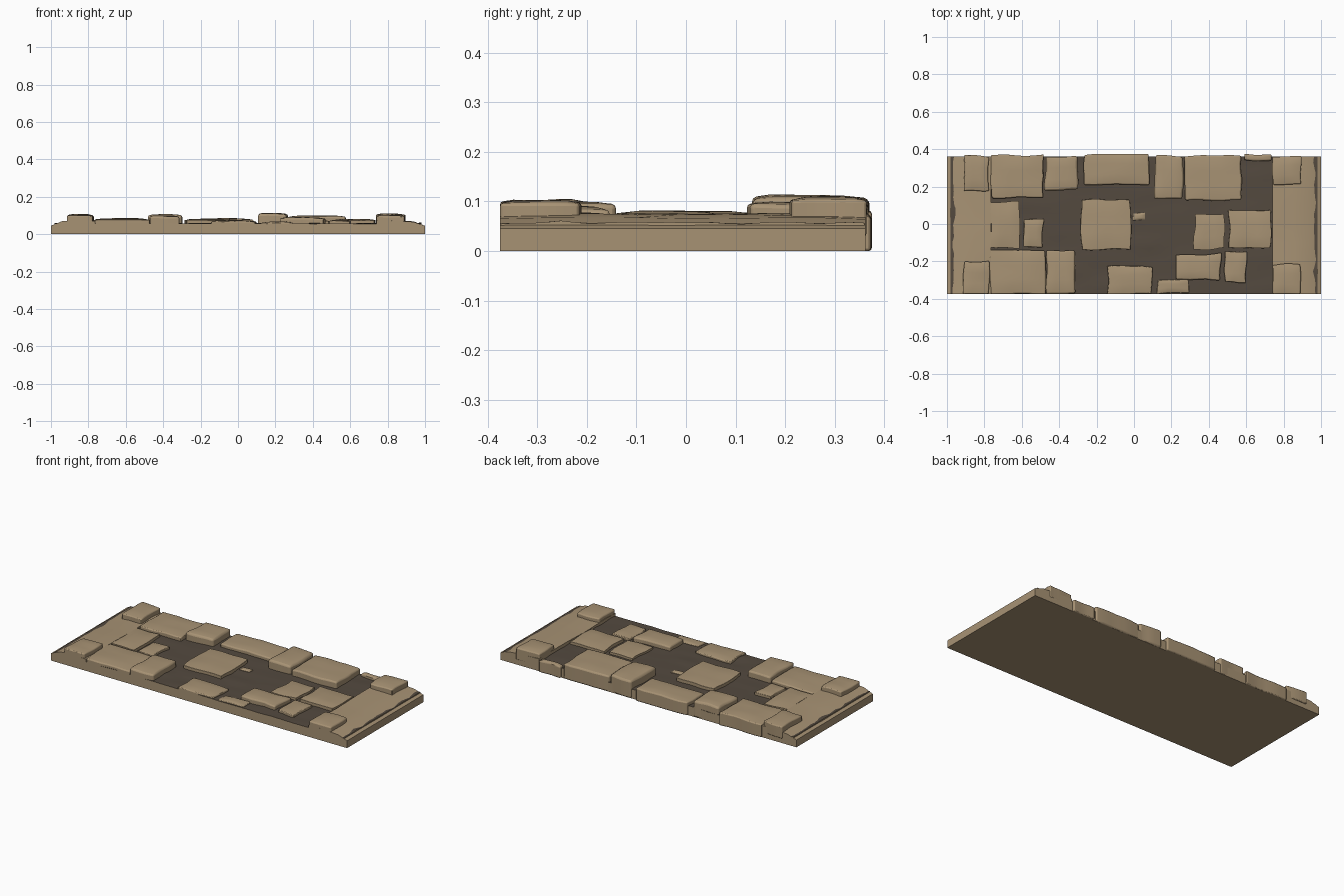
import bpy, bmesh, math
from mathutils import Vector, noise

cube = bpy.data.objects.get("Cube")
if cube:
    bpy.data.objects.remove(cube, do_unlink=True)


def material(name, rgb):
    m = bpy.data.materials.new(name)
    m.use_nodes = True
    m.diffuse_color = (*rgb, 1)
    m.node_tree.nodes["Principled BSDF"].inputs["Base Color"].default_value = (*rgb, 1)
    return m


TAN = material("sandy stone", (0.39, 0.29, 0.175))
DARK = material("dark mortar", (0.088, 0.068, 0.05))
FRONT, BACK = -0.375, 0.375


def finish(bm, name, mats, bevel=0.0):
    bmesh.ops.recalc_face_normals(bm, faces=bm.faces)
    mesh = bpy.data.meshes.new(name)
    bm.to_mesh(mesh)
    bm.free()
    ob = bpy.data.objects.new(name, mesh)
    bpy.context.collection.objects.link(ob)
    for m in mats:
        mesh.materials.append(m)
    if bevel:
        mod = ob.modifiers.new("worn edges", "BEVEL")
        mod.width = bevel
        mod.segments = 2
        mod.limit_method = "ANGLE"
        mod.angle_limit = math.radians(50)
    bpy.ops.object.select_all(action="DESELECT")
    ob.select_set(True)
    bpy.context.view_layer.objects.active = ob
    bpy.ops.object.shade_smooth_by_angle(angle=math.radians(40))
    return ob


def box(x0, x1, y0, y1, z0, z1, cuts):
    bm = bmesh.new()
    bmesh.ops.create_cube(bm, size=1)
    bmesh.ops.subdivide_edges(bm, edges=bm.edges[:], cuts=cuts, use_grid_fill=True)
    for v in bm.verts:
        v.co = Vector((x0 + (v.co.x + 0.5) * (x1 - x0),
                       y0 + (v.co.y + 0.5) * (y1 - y0),
                       z0 + (v.co.z + 0.5) * (z1 - z0)))
    return bm


def stone(name, x0, x1, y0, y1, top, bottom=0.03):
    """Worn paving block: wavering sides, gently domed uneven top."""
    bm = box(x0, x1, y0, y1, bottom, top, 5)
    cx, cy = (x0 + x1) / 2, (y0 + y1) / 2
    for v in bm.verts:
        p = v.co.copy()
        n = noise.noise_vector(Vector((p.x * 9, p.y * 9, top * 50)))
        v.co.x += n.x * 0.012
        v.co.y = min(BACK, max(FRONT, p.y + n.y * 0.012))
        if p.z > top - 0.001:
            u, w = (p.x - cx) / (x1 - x0) * 2, (p.y - cy) / (y1 - y0) * 2
            v.co.z += n.z * 0.004 - 0.006 * max(u ** 4, w ** 4)
    finish(bm, name, [TAN], 0.01)


# Base slab: stone sides and underside, slightly uneven mortar on top
bm = box(-0.98, 0.98, FRONT, 0.36, 0, 0.057, 1)
top_faces = [f for f in bm.faces if f.normal.z > 0.9]
bmesh.ops.subdivide_edges(bm, edges=list({e for f in top_faces for e in f.edges}),
                          cuts=11, use_grid_fill=True)
for v in bm.verts:
    if v.co.z > 0.056:
        v.co.z += 0.006 * noise.noise(Vector((v.co.x * 8, v.co.y * 14, 3)))
bm.normal_update()
for f in bm.faces:
    f.material_index = 1 if f.normal.z > 0.6 else 0
finish(bm, "base_slab", [TAN, DARK])

# Sloping end curbs
profile = [(0.74, 0), (1.0, 0), (1.0, 0.045), (0.94, 0.066), (0.85, 0.073), (0.74, 0.074)]
for side, name in ((1, "left_end_curb"), (-1, "right_end_curb")):
    bm = bmesh.new()
    rows = []
    for i in range(9):
        y = FRONT + (0.362 - FRONT) * i / 8
        row = []
        for x, z in profile:
            wob = 0.007 * noise.noise(Vector((x * 5 * side, y * 6, 1))) if z > 0.05 else 0
            inner = 0.025 if side < 0 and x < 0.8 else 0
            row.append(bm.verts.new((side * (x + inner), y, z + wob)))
        rows.append(row)
    for a, b in zip(rows, rows[1:]):
        for k in range(len(profile)):
            j = (k + 1) % len(profile)
            bm.faces.new((a[k], a[j], b[j], b[k]))
    bm.faces.new(rows[0])
    bm.faces.new(rows[-1])
    finish(bm, name, [TAN])

# Raised corner blocks
stone("right_back_corner_block", -0.91, -0.775, 0.18, 0.365, 0.108)
stone("right_front_corner_block", -0.91, -0.775, FRONT, -0.20, 0.104)
stone("left_back_corner_block", 0.74, 0.89, 0.21, 0.362, 0.109)
stone("left_front_corner_block", 0.74, 0.89, FRONT, -0.215, 0.102)

# Paving rows: x range, y range, top height
back_row = [(-0.765, -0.485, 0.14, 0.368, 0.085), (-0.475, -0.30, 0.18, 0.36, 0.106),
            (-0.265, 0.08, 0.21, 0.375, 0.085), (0.11, 0.262, 0.13, 0.365, 0.112),
            (0.27, 0.575, 0.125, 0.365, 0.1), (0.59, 0.73, 0.335, 0.372, 0.075)]
middle_row = [(-0.765, -0.61, -0.13, 0.12, 0.08), (-0.59, -0.485, -0.12, 0.025, 0.076),
              (-0.28, -0.02, -0.135, 0.13, 0.081), (0.0, 0.06, 0.025, 0.06, 0.066),
              (0.32, 0.48, -0.13, 0.05, 0.077), (0.505, 0.73, -0.13, 0.07, 0.08)]
front_row = [(-0.765, -0.475, FRONT, -0.14, 0.082), (-0.467, -0.315, FRONT, -0.145, 0.1),
             (-0.14, 0.10, FRONT, -0.225, 0.074), (0.13, 0.29, FRONT, -0.30, 0.068),
             (0.22, 0.465, -0.295, -0.16, 0.09), (0.485, 0.60, -0.31, -0.15, 0.078)]
for label, row, bottom in (("back", back_row, 0.0), ("middle", middle_row, 0.03),
                           ("front", front_row, 0.004)):
    for i, dims in enumerate(row):
        stone(f"{label}_paving_stone_{i + 1}", *dims, bottom=bottom)
